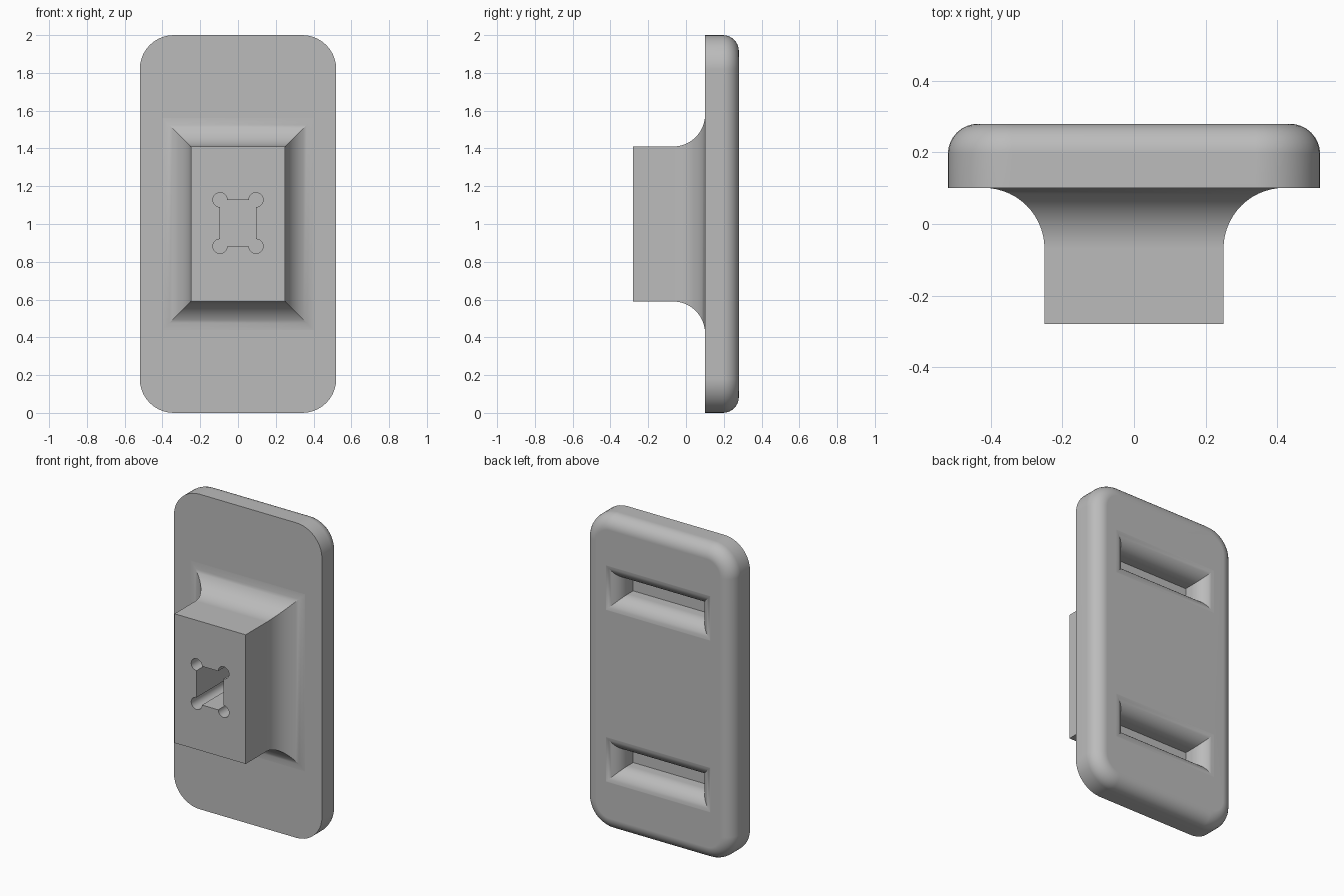
import bpy, bmesh, math
from mathutils import Matrix, Vector

cube = bpy.data.objects.get("Cube")
if cube:
    bpy.data.objects.remove(cube)

grey = bpy.data.materials.new("plain_grey")
grey.use_nodes = True
grey.diffuse_color = (0.5, 0.5, 0.5, 1)
grey.node_tree.nodes["Principled BSDF"].inputs["Base Color"].default_value = (0.5, 0.5, 0.5, 1)


def rect(hx, hz, radius=0, steps=10):
    """Rectangle outline in x-z, with optional round corners."""
    pts = []
    for i, (sx, sz) in enumerate([(1, 1), (-1, 1), (-1, -1), (1, -1)]):
        if not radius:
            pts.append((sx * hx, sz * hz))
            continue
        for k in range(steps + 1):
            a = math.pi / 2 * (i + k / steps)
            pts.append((sx * (hx - radius) + radius * math.cos(a),
                        sz * (hz - radius) + radius * math.sin(a)))
    return pts


def loft(name, rings, z=1.0):
    """Skin a stack of (y, outline) rings and cap both ends."""
    bm = bmesh.new()
    rows = [[bm.verts.new((x, y, z + h)) for x, h in outline] for y, outline in rings]
    for a, b in zip(rows, rows[1:]):
        for i in range(len(a)):
            j = (i + 1) % len(a)
            bm.faces.new((a[i], a[j], b[j], b[i]))
    bm.faces.new(rows[0])
    bm.faces.new(rows[-1])
    bmesh.ops.recalc_face_normals(bm, faces=bm.faces)
    return finish(name, bm)


def finish(name, bm):
    mesh = bpy.data.meshes.new(name)
    bm.to_mesh(mesh)
    bm.free()
    mesh.materials.append(grey)
    ob = bpy.data.objects.new(name, mesh)
    bpy.context.collection.objects.link(ob)
    return ob


def activate(ob):
    bpy.ops.object.select_all(action="DESELECT")
    ob.select_set(True)
    bpy.context.view_layer.objects.active = ob


def cut(ob, cutter):
    activate(ob)
    mod = ob.modifiers.new("cut", "BOOLEAN")
    mod.operation = "DIFFERENCE"
    mod.solver = "EXACT"
    mod.object = cutter
    bpy.ops.object.modifier_apply(modifier=mod.name)
    bpy.data.objects.remove(cutter)


def smooth(ob):
    activate(ob)
    bpy.ops.object.shade_smooth_by_angle(angle=math.radians(30))
    mod = ob.modifiers.new("even_shading", "WEIGHTED_NORMAL")
    mod.keep_sharp = True


def quarter(steps):
    return [math.pi / 2 * k / steps for k in range(steps + 1)]


# Base plate with round corners and a rounded back edge
PLATE_X, CORNER, ROUND, BACK = 0.52, 0.18, 0.085, 0.28
rings = [(0.10, rect(PLATE_X, 1, CORNER))]
for a in quarter(8):
    inset = ROUND * (1 - math.cos(a))
    rings.append((BACK - ROUND + ROUND * math.sin(a),
                  rect(PLATE_X - inset, 1 - inset, CORNER - inset)))
plate = loft("base_plate", rings)

# Two flared slots in the back of the plate
LIP, SLOT_X, SLOT_Z = 0.10, 0.28, 0.055
for side in (-1, 1):
    rings = [(0.13, rect(SLOT_X, SLOT_Z))]
    for a in quarter(10):
        flare = LIP * (1 - math.cos(a))
        rings.append((BACK + 0.001 - LIP + LIP * math.sin(a),
                      rect(SLOT_X + flare, SLOT_Z + flare)))
    rings.append((0.32, rings[-1][1]))
    cut(plate, loft("slot_cutter", rings, 1 + side * 0.545))
smooth(plate)

# Block on the front, flaring into the plate with mitred coves
STEM_X, STEM_Z, COVE = 0.25, 0.41, 0.17
rings = [(-0.28, rect(STEM_X, STEM_Z))]
for a in quarter(14):
    flare = COVE * (1 - math.cos(a))
    rings.append((0.101 - COVE + COVE * math.sin(a),
                  rect(STEM_X + flare, STEM_Z + flare)))
rings.append((0.12, rings[-1][1]))
stem = loft("mounting_block", rings)

# Blind socket with a round relief at each corner
HOLE_X, HOLE_Z, Z_MID = 0.095, 0.123, 1.005
FRONT, END = -0.32, 0.08
cut(stem, loft("socket_cutter", [(FRONT, rect(HOLE_X, HOLE_Z)),
                                 (END, rect(HOLE_X, HOLE_Z))], Z_MID))
for sx in (-1, 1):
    for sz in (-1, 1):
        bm = bmesh.new()
        place = (Matrix.Translation(Vector((sx * HOLE_X, (FRONT + END) / 2, Z_MID + sz * HOLE_Z)))
                 @ Matrix.Rotation(math.pi / 2, 4, "X"))
        bmesh.ops.create_cone(bm, cap_ends=True, segments=24, radius1=0.038,
                              radius2=0.038, depth=END - FRONT, matrix=place)
        cut(stem, finish("relief_cutter", bm))
smooth(stem)
